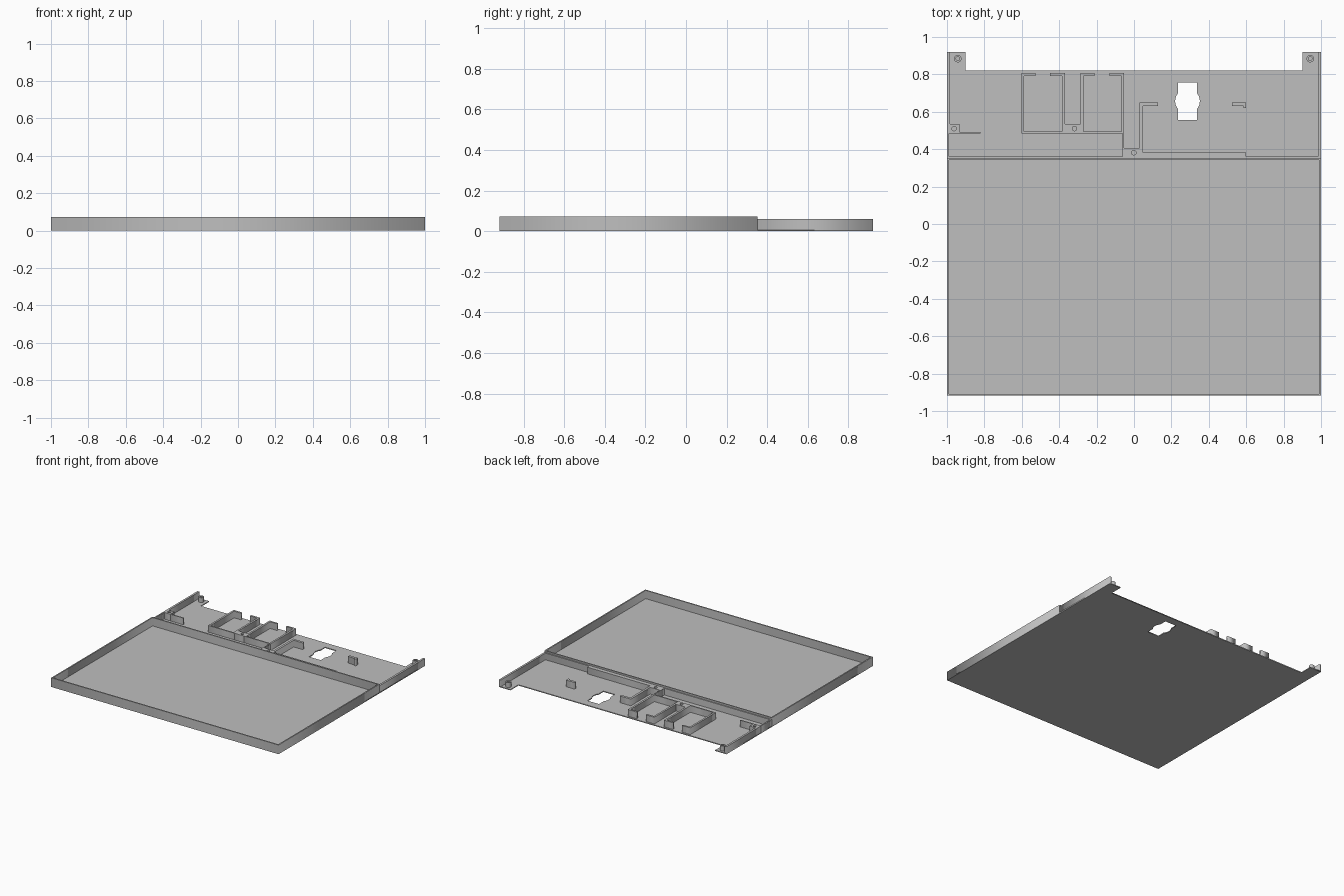
import bpy
import math

if "Cube" in bpy.data.objects:
    bpy.data.objects.remove(bpy.data.objects["Cube"])

grey = bpy.data.materials.new("plain_grey")
grey.diffuse_color = (0.52, 0.52, 0.52, 1)
grey.use_nodes = True
grey.node_tree.nodes["Principled BSDF"].inputs["Base Color"].default_value = grey.diffuse_color

FLOOR = 0.007   # floor thickness
LOW = 0.06      # height of rear walls
HIGH = 0.073    # height of front tray walls
Y0, Y1 = -0.918, 0.92


def prism(name, loops, z0, z1):
    """Extruded flat outline; loops after the first are openings."""
    cu = bpy.data.curves.new(name, 'CURVE')
    cu.dimensions = '2D'
    cu.fill_mode = 'BOTH'
    cu.extrude = (z1 - z0) / 2
    for pts in loops:
        s = cu.splines.new('POLY')
        s.points.add(len(pts) - 1)
        for p, (x, y) in zip(s.points, pts):
            p.co = (x, y, 0, 1)
        s.use_cyclic_u = True
    ob = bpy.data.objects.new(name, cu)
    ob.location.z = (z0 + z1) / 2
    bpy.context.collection.objects.link(ob)
    bpy.ops.object.select_all(action='DESELECT')
    ob.select_set(True)
    bpy.context.view_layer.objects.active = ob
    bpy.ops.object.convert(target='MESH')
    ob = bpy.context.object
    ob.data.materials.clear()
    ob.data.materials.append(grey)
    return ob


def rect(x0, x1, y0, y1):
    return [(x0, y0), (x1, y0), (x1, y1), (x0, y1)]


def circle(x, y, r, n=20):
    return [(x + r * math.cos(2 * math.pi * i / n),
             y + r * math.sin(2 * math.pi * i / n)) for i in range(n)]


def wall(name, x0, x1, y0, y1, top=LOW):
    return prism(name, [rect(x0, x1, y0, y1)], FLOOR, top)


# Floor plate with rear corner tabs and a slot that bulges in the middle
cx, cy, r = 0.286, 0.657, 0.066
bulge = [math.radians(a) for a in range(-40, 41, 10)]
slot = [(cx - 0.051, cy - 0.1), (cx + 0.051, cy - 0.1)]
slot += [(cx + r * math.cos(a), cy + r * math.sin(a)) for a in bulge]
slot += [(cx + 0.051, cy + 0.1), (cx - 0.051, cy + 0.1)]
slot += [(cx - r * math.cos(a), cy - r * math.sin(a)) for a in bulge]
plate = [(-1, Y0), (1, Y0), (1, Y1), (0.9, Y1), (0.9, 0.82),
         (-0.9, 0.82), (-0.9, Y1), (-1, Y1)]
prism("floor_plate", [plate, slot], 0, FLOOR)

# Front tray rim
prism("tray_rim", [rect(-1, 1, Y0, 0.351),
                   rect(-0.99, 0.99, Y0 + 0.01, 0.341)], FLOOR, HIGH)
wall("divider_step", -0.99, 0.984, 0.351, 0.36)

# Rear side walls
wall("right_rear_wall", 0.984, 1, 0.351, Y1)
wall("left_rear_wall", -1, -0.984, 0.484, Y1)
wall("left_thin_wall", -1, -0.99, 0.351, 0.484)

# Corner screw posts on the tabs
for side, label in ((-1, "left"), (1, "right")):
    prism(label + "_corner_post", [circle(side * 0.942, 0.884, 0.02),
                                   circle(side * 0.942, 0.884, 0.01)], FLOOR, 0.045)

# Square screw blocks
for label, box, hole in (
        ("left", (-0.984, -0.934, 0.484, 0.535), (-0.962, 0.51)),
        ("middle", (-0.37, -0.286, 0.484, 0.535), (-0.318, 0.51)),
        ("centre", (-0.053, 0.048, 0.36, 0.405), (-0.001, 0.381))):
    prism(label + "_screw_block", [rect(*box), circle(*hole, 0.012)], FLOOR, LOW)
wall("left_block_fin", -0.934, -0.82, 0.484, 0.492)

# Two open-topped compartments, each a U with inward lips
T = 0.015
for label, a, b in (("left", -0.602, -0.37), ("right", -0.286, -0.053)):
    prism(label + "_compartment", [[
        (a, 0.484), (b, 0.484), (b, 0.806), (b - 0.078, 0.806),
        (b - 0.078, 0.791), (b - T, 0.791), (b - T, 0.494), (a + T, 0.494),
        (a + T, 0.791), (a + 0.075, 0.791), (a + 0.075, 0.806), (a, 0.806)]],
        FLOOR, LOW)
wall("compartment_link_wall", -0.061, -0.053, 0.36, 0.484)

# Hooked wall beside the slot and its opposite catch
prism("hook_wall", [[(0.03, 0.405), (0.048, 0.405), (0.048, 0.63), (0.127, 0.63),
                     (0.127, 0.65), (0.03, 0.65)]], FLOOR, LOW)
prism("catch_wall", [[(0.525, 0.63), (0.585, 0.63), (0.585, 0.62), (0.6, 0.62),
                      (0.6, 0.65), (0.525, 0.65)]], FLOOR, LOW)
wall("divider_thickening", 0.048, 0.6, 0.36, 0.383)
